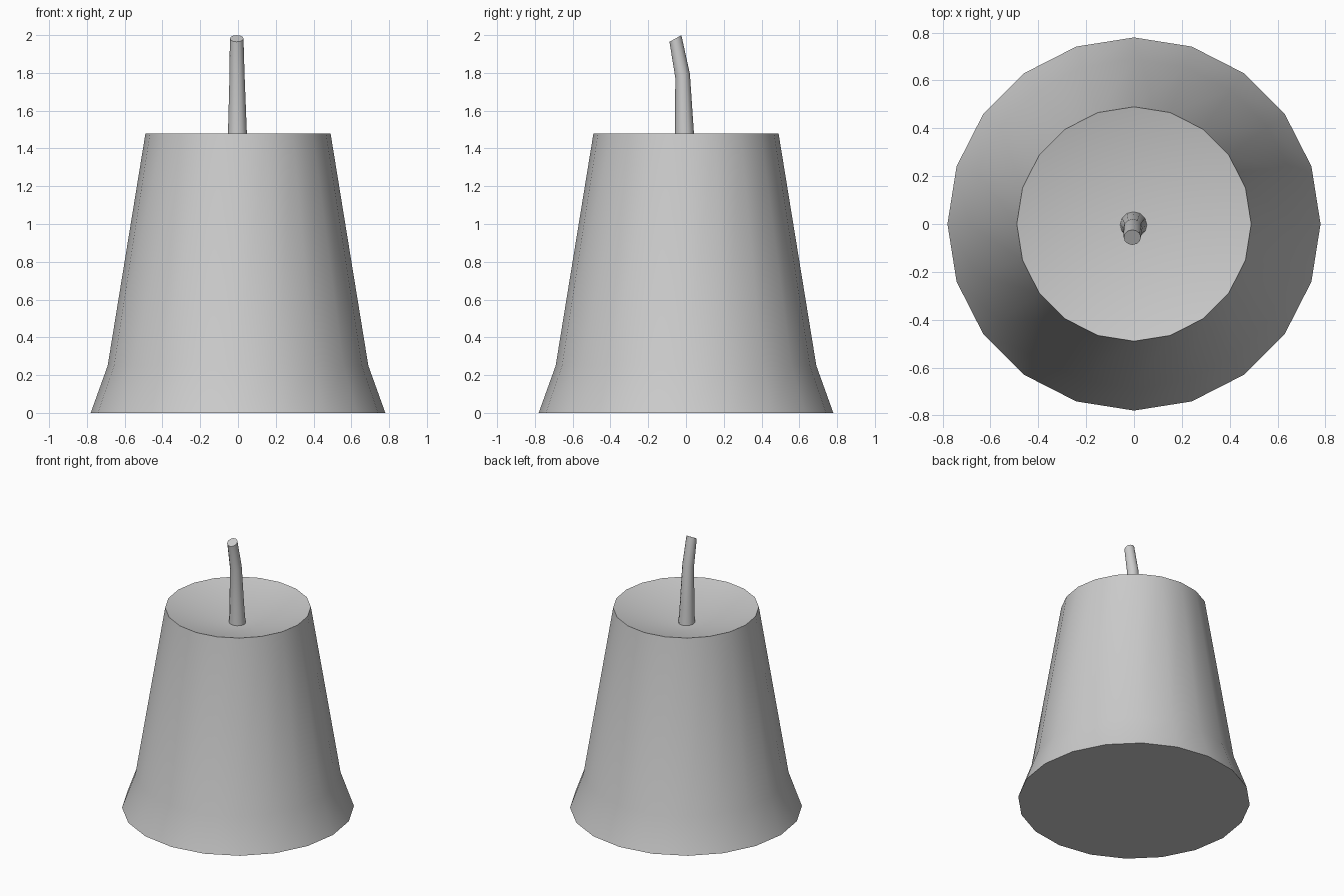
import bpy, bmesh, math
from mathutils import Matrix, Vector

if "Cube" in bpy.data.objects:
    bpy.data.objects.remove(bpy.data.objects["Cube"])


def ring(bm, centre, radius, sides, tilt=0.0):
    """Circle of vertices, tilted about the x axis."""
    rot = Matrix.Rotation(tilt, 3, 'X')
    return [bm.verts.new(Vector(centre) + rot @ Vector((
        radius * math.cos(2 * math.pi * i / sides),
        radius * math.sin(2 * math.pi * i / sides), 0))) for i in range(sides)]


def bridge(bm, a, b):
    n = len(a)
    for i in range(n):
        j = (i + 1) % n
        bm.faces.new((a[i], a[j], b[j], b[i]))


def finish(bm, name, angle):
    bmesh.ops.recalc_face_normals(bm, faces=bm.faces)
    mesh = bpy.data.meshes.new(name)
    bm.to_mesh(mesh)
    bm.free()
    obj = bpy.data.objects.new(name, mesh)
    bpy.context.collection.objects.link(obj)
    bpy.ops.object.select_all(action='DESELECT')
    obj.select_set(True)
    bpy.context.view_layer.objects.active = obj
    bpy.ops.object.shade_smooth_by_angle(angle=math.radians(angle))
    return obj


# Flared body with a dished top
bm = bmesh.new()
rings = [ring(bm, (0, 0, z), r, 20) for r, z in ((0.78, 0), (0.69, 0.25), (0.49, 1.48))]
for a, b in zip(rings, rings[1:]):
    bridge(bm, a, b)
bm.faces.new(rings[0])
dip = bm.verts.new((0, 0, 1.355))
for i in range(20):
    bm.faces.new((rings[-1][i], rings[-1][(i + 1) % 20], dip))
finish(bm, "body", 40)

# Bent tapering stem: x, y, z, radius, tilt in degrees
stem = [(-0.002, -0.004, 1.35, 0.057, 0),
        (-0.003, -0.008, 1.48, 0.050, 0),
        (-0.005, -0.018, 1.785, 0.040, 15),
        (-0.007, -0.056, 1.982, 0.036, 29)]
bm = bmesh.new()
rings = [ring(bm, (x, y, z), r, 12, math.radians(t)) for x, y, z, r, t in stem]
for a, b in zip(rings, rings[1:]):
    bridge(bm, a, b)
bm.faces.new(rings[0])
bm.faces.new(rings[-1])
finish(bm, "stem", 50)
